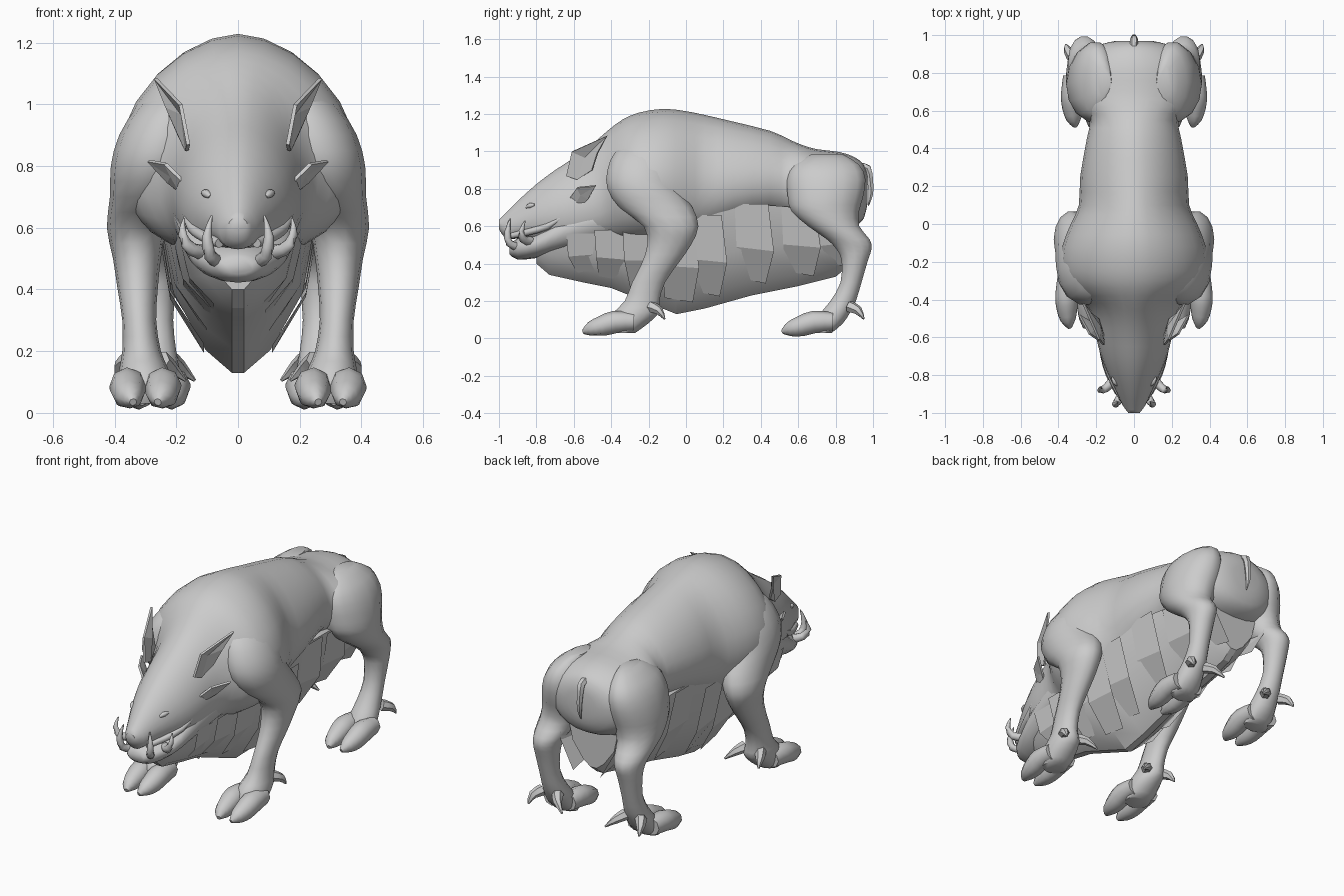
import bpy, bmesh, math, random
from mathutils import Vector

if "Cube" in bpy.data.objects:
    bpy.data.objects.remove(bpy.data.objects["Cube"])

random.seed(4)
hide = bpy.data.materials.new("grey_hide")
hide.diffuse_color = (0.6, 0.6, 0.6, 1)
hide.use_nodes = True
hide.node_tree.nodes["Principled BSDF"].inputs["Base Color"].default_value = hide.diffuse_color


def make(name, verts, faces, mirror=False, angle=50, thick=0):
    me = bpy.data.meshes.new(name)
    me.from_pydata(verts, [], faces)
    bm = bmesh.new()
    bm.from_mesh(me)
    bmesh.ops.recalc_face_normals(bm, faces=bm.faces)
    bm.to_mesh(me)
    bm.free()
    me.materials.append(hide)
    if angle:
        me.polygons.foreach_set("use_smooth", [True] * len(me.polygons))
        me.set_sharp_from_angle(angle=math.radians(angle))
    ob = bpy.data.objects.new(name, me)
    bpy.context.collection.objects.link(ob)
    if thick:
        ob.modifiers.new("thickness", "SOLIDIFY").thickness = thick
    if mirror:
        m = ob.modifiers.new("mirror", "MIRROR")
        m.use_axis[0] = True
        m.use_mirror_merge = False
    return ob


def smooth_rows(rows, steps):
    """Catmull-Rom interpolation between rows of numbers."""
    out = []
    for i in range(len(rows) - 1):
        p0, p1 = rows[max(i - 1, 0)], rows[i]
        p2, p3 = rows[i + 1], rows[min(i + 2, len(rows) - 1)]
        for s in range(steps):
            t = s / steps
            out.append([0.5 * (2 * b + (c - a) * t + (2 * a - 5 * b + 4 * c - d) * t * t
                               + (3 * b - a - 3 * c + d) * t ** 3)
                        for a, b, c, d in zip(p0, p1, p2, p3)])
    return out + [list(rows[-1])]


def skin(name, rings, **kw):
    n = len(rings[0])
    verts = [v for r in rings for v in r]
    faces = [(i * n + j, i * n + (j + 1) % n, (i + 1) * n + (j + 1) % n, (i + 1) * n + j)
             for i in range(len(rings) - 1) for j in range(n)]
    faces += [tuple(range(n)), tuple(range(len(verts) - n, len(verts)))]
    return make(name, verts, faces, **kw)


def angles(n):
    return [2 * math.pi * k / n for k in range(n)]


def trunk(name, rows, n=24, steps=2):
    """Rows: y, bottom z, top z, z of widest point, half width."""
    rings = []
    for y, zb, zt, zw, rx in smooth_rows(rows, steps):
        ring = []
        for a in angles(n):
            c, s = math.cos(a), math.sin(a)
            e = 1.12 if s > 0 else 0.9
            px = math.copysign(abs(c) ** e, c)
            pz = math.copysign(abs(s) ** e, s)
            ring.append((rx * px, y, zw + pz * ((zt - zw) if s > 0 else (zw - zb))))
        rings.append(ring)
    return skin(name, rings)


def leg(name, rows, n=14):
    """Rows: z, front y, back y, inner x, outer x."""
    rings = [[((x0 + x1) / 2 + (x1 - x0) / 2 * math.cos(a),
               (y0 + y1) / 2 + (y1 - y0) / 2 * math.sin(a), z) for a in angles(n)]
             for z, y0, y1, x0, x1 in smooth_rows(rows, 2)]
    return skin(name, rings, mirror=True)


def tube(name, pts, n=8, steps=2, mirror=True, floor=None):
    """Points: x, y, z, radius."""
    rows = smooth_rows(pts, steps)
    rings = []
    for i, (x, y, z, r) in enumerate(rows):
        d = Vector(rows[min(i + 1, len(rows) - 1)][:3]) - Vector(rows[max(i - 1, 0)][:3])
        side = d.cross(Vector((0.05, 0, 1) if abs(d.normalized().z) < 0.9 else (0, 1, 0))).normalized()
        up = side.cross(d).normalized()
        ring = [Vector((x, y, z)) + r * (math.cos(a) * side + math.sin(a) * up) for a in angles(n)]
        if floor is not None:
            for v in ring:
                v.z = max(v.z, floor)
        rings.append(ring)
    return skin(name, rings, mirror=mirror)


# Head, torso and rump
trunk("body", [
    (-1.0, .585, .635, .61, .03), (-.96, .53, .675, .6, .06), (-.9, .535, .735, .62, .088),
    (-.8, .51, .825, .65, .135), (-.7, .485, .9, .67, .175), (-.6, .475, .965, .69, .2),
    (-.5, .49, 1.04, .72, .22), (-.42, .5, 1.11, .76, .26), (-.34, .5, 1.17, .8, .345),
    (-.25, .5, 1.208, .82, .385), (-.12, .5, 1.228, .83, .38), (0, .5, 1.215, .82, .335),
    (.1, .53, 1.195, .81, .292), (.25, .6, 1.16, .83, .285), (.45, .65, 1.11, .85, .25),
    (.55, .63, 1.065, .84, .235), (.62, .6, 1.035, .82, .29), (.7, .58, 1.012, .8, .325),
    (.82, .58, .997, .8, .315), (.9, .6, .97, .8, .255), (.95, .64, .93, .8, .18),
    (.97, .72, .87, .79, .09)])
trunk("lower_jaw", [
    (-.945, .45, .5, .475, .05), (-.9, .422, .535, .49, .1), (-.8, .43, .565, .51, .15),
    (-.7, .45, .66, .56, .178), (-.55, .475, .75, .62, .2), (-.4, .51, .8, .66, .22),
    (-.3, .53, .8, .68, .22)], n=16)

# Legs
leg("front_leg", [
    (1.07, -.27, -.13, .13, .23), (1.0, -.38, -.08, .1, .32), (.9, -.425, -.05, .1, .385),
    (.8, -.425, -.03, .12, .412), (.7, -.36, .04, .18, .415), (.6, -.23, .07, .23, .425),
    (.5, -.21, .03, .25, .405), (.4, -.24, -.04, .26, .39), (.3, -.29, -.11, .265, .375),
    (.2, -.33, -.14, .25, .375), (.14, -.39, -.14, .225, .385), (.08, -.41, -.2, .215, .385),
    (.03, -.39, -.27, .23, .37)])
leg("hind_leg", [
    (.985, .67, .84, .12, .2), (.93, .57, .93, .1, .28), (.85, .535, .965, .08, .33),
    (.75, .54, .95, .08, .355), (.68, .56, .93, .1, .36), (.6, .65, .93, .14, .36),
    (.53, .75, .985, .17, .35), (.48, .8, .995, .19, .34), (.42, .83, .975, .2, .335),
    (.3, .825, .94, .21, .325), (.2, .77, .91, .2, .33), (.14, .72, .88, .19, .34),
    (.08, .69, .84, .185, .345), (.03, .69, .78, .19, .34)])

# Split hooves and small dewclaws
for part, cx, toe, floor in (("front", .3, -.55, .015), ("hind", .27, .515, 0)):
    for label, s in (("inner", -1), ("outer", 1)):
        x = cx + s * .055
        tube(f"{part}_{label}_hoof", [
            (x, toe + .27, .09, .05), (x + s * .002, toe + .17, .088, .06),
            (x, toe + .1, .066, .055), (x - s * .006, toe + .04, .05, .04),
            (x - s * .015, toe, .035, .012)], floor=floor)
        inward = .1 if s < 0 else .06
        tube(f"{part}_{label}_dewclaw", [
            (cx + s * .05, toe + .36, .17, .032), (cx + s * .08, toe + .405, .15, .024),
            (cx + s * (.03 + inward), toe + .435, .105, .005)], n=6)


# Ears and cheek tufts: folded leaves
def leaf(name, base, mid, tip):
    make(name, base + mid + [tip], [(0, 1, 4, 3), (1, 2, 5, 4), (3, 4, 6), (4, 5, 6)],
         mirror=True, angle=0, thick=.012)


leaf("ear", [(.155, -.64, .87), (.16, -.58, .85), (.185, -.5, .9)],
     [(.18, -.61, 1.0), (.175, -.54, .97), (.225, -.47, .99)], (.262, -.42, 1.085))
leaf("cheek_tuft", [(.17, -.62, .75), (.18, -.59, .72), (.18, -.55, .72)],
     [(.23, -.58, .81), (.21, -.56, .77), (.22, -.52, .75)], (.285, -.48, .82))

# Tusks, eyes, lips and tail
tube("front_tusk", [(.065, -.9, .49, .022), (.09, -.945, .51, .021),
                    (.1, -.955, .57, .016), (.085, -.94, .64, .003)])
tube("side_tusk", [(.11, -.83, .52, .025), (.15, -.87, .53, .022),
                   (.18, -.88, .575, .015), (.175, -.86, .63, .003)])
tube("upper_lip", [(.06, -.93, .55, .016), (.108, -.84, .57, .018), (.148, -.74, .6, .018),
                   (.172, -.67, .645, .008)])
tube("eye", [(.09, -.855, .7, .006), (.102, -.835, .71, .014), (.115, -.81, .715, .006)])
tube("tail", [(0, .93, .92, .02), (0, .97, .91, .022), (0, .985, .84, .018),
              (0, .988, .77, .014), (0, .975, .71, .003)], n=6, mirror=False)

# Hanging belly fur: V-shaped keel with ragged flaps
keel = [(-.8, .5, .4, .08), (-.73, .54, .34, .13), (-.55, .56, .3, .175), (-.4, .58, .27, .2),
        (-.25, .6, .21, .23), (-.05, .62, .13, .25), (.1, .66, .16, .25), (.35, .72, .23, .23),
        (.6, .7, .28, .21), (.8, .64, .33, .19), (.86, .62, .38, .16)]


def profile(h, zt, w, zb):
    return [(w, zt), (w * .84, zt - .47 * h), (w * .42, zt - .85 * h), (.02, zb)]


rings = []
for y, zt, zb, w in keel:
    half = profile(zt - zb, zt, w, zb)
    rings.append([(x, y, z) for x, z in half] + [(-x, y, z) for x, z in reversed(half)])
skin("belly_fur", rings, angle=25)

verts, faces = [], []
for side in (-1, 1):
    for y, zt, zb, w in keel[2:-1]:
        (x0, z0), (x1, z1), (x2, z2), _ = profile(zt - zb, zt, w + .012, zb)
        j = random.uniform(-.03, .03)
        i = len(verts)
        verts += [(side * x0, y - .09, z0), (side * x0, y + .09, z0),
                  (side * x1, y + .12, z1 + j), (side * x2, y + .1 + j, z2 - .01),
                  (side * x2, y - .05 + j, z2 + abs(j)), (side * x1, y - .08, z1)]
        faces += [(i, i + 1, i + 2, i + 5), (i + 5, i + 2, i + 3, i + 4)]
make("fur_flaps", verts, faces, angle=0)
